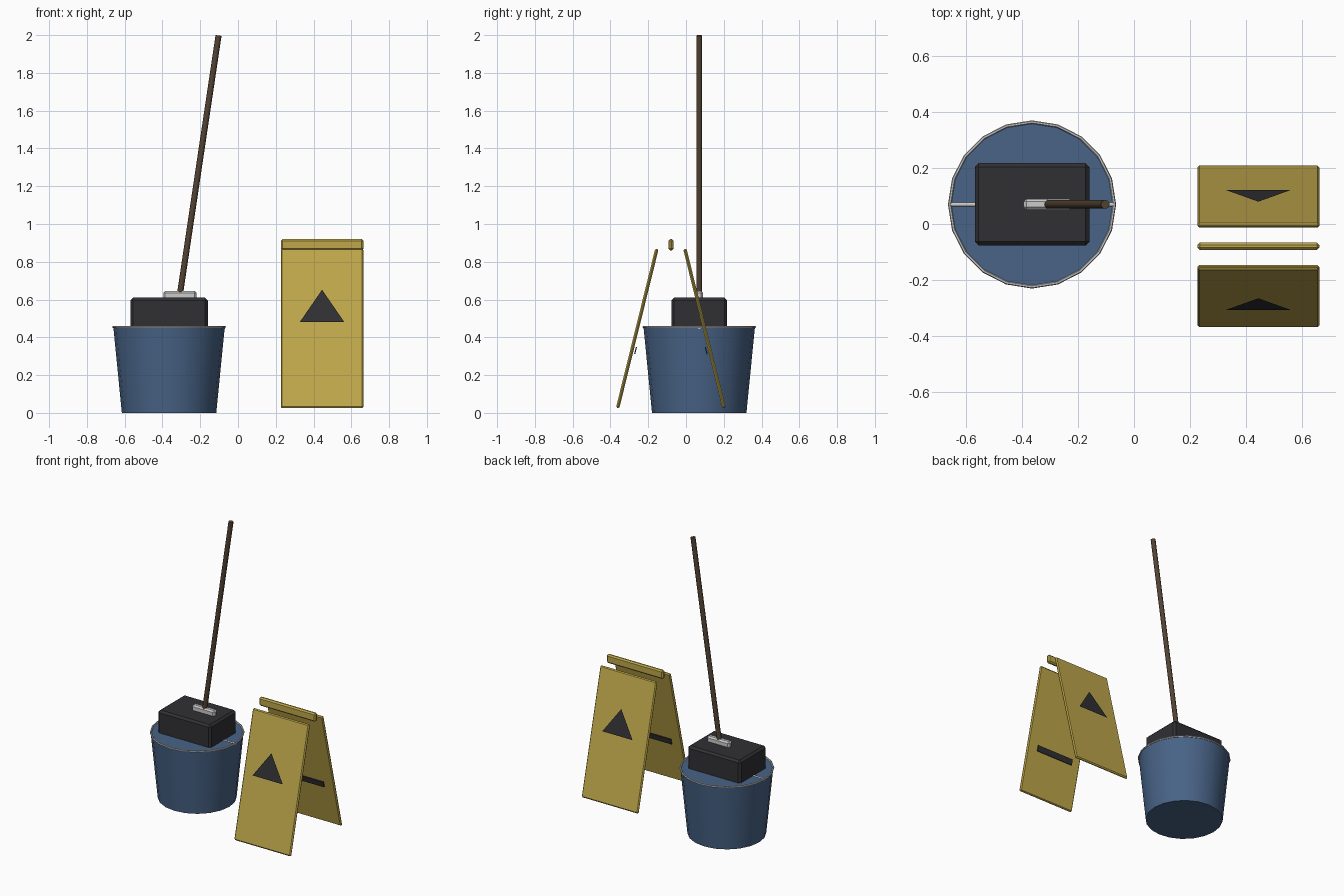
import bpy, math
from mathutils import Vector, Matrix

if "Cube" in bpy.data.objects:
    bpy.data.objects.remove(bpy.data.objects["Cube"])


def mat(name, rgb):
    m = bpy.data.materials.new(name)
    m.diffuse_color = (*rgb, 1)
    m.use_nodes = True
    m.node_tree.nodes["Principled BSDF"].inputs["Base Color"].default_value = m.diffuse_color
    return m


BLUE = mat("blue_plastic", (0.065, 0.125, 0.24))
DARK = mat("dark_plastic", (0.03, 0.03, 0.034))
YELLOW = mat("yellow_plastic", (0.52, 0.39, 0.07))
WOOD = mat("brown_wood", (0.085, 0.055, 0.033))


def finish(name, material=None, smooth=False):
    o = bpy.context.object
    o.name = name
    if material:
        o.data.materials.append(material)
    if smooth:
        bpy.ops.object.shade_smooth_by_angle(angle=math.radians(50))
    return o


def box(name, loc, size, material=None, bevel=0.0, tilt=0.0):
    bpy.ops.mesh.primitive_cube_add(size=1)
    o = finish(name, material)
    o.data.transform(Matrix.Diagonal((*size, 1)))
    o.location = loc
    o.rotation_euler.x = tilt
    if bevel:
        b = o.modifiers.new("bevel", 'BEVEL')
        b.width = bevel
        b.segments = 1
    return o


def rod(name, a, b, r, sides, material=None):
    a, b = Vector(a), Vector(b)
    bpy.ops.mesh.primitive_cylinder_add(vertices=sides, radius=r, depth=(b - a).length, location=(a + b) / 2)
    o = finish(name, material, True)
    o.rotation_euler = (b - a).to_track_quat('Z', 'Y').to_euler()
    return o


# Bucket with rim and carrying rod
BX, BY = -0.365, 0.07
bpy.ops.mesh.primitive_cone_add(vertices=20, radius1=0.25, radius2=0.295, depth=0.455,
                                location=(BX, BY, 0.2275), rotation=(0, 0, math.pi / 2))
finish("bucket", BLUE, True)
bpy.ops.mesh.primitive_torus_add(major_radius=0.295, minor_radius=0.006, major_segments=20,
                                 minor_segments=6, location=(BX, BY, 0.455))
finish("bucket_rim", None, True)
rod("bucket_rod", (BX - 0.295, BY, 0.452), (BX + 0.295, BY, 0.452), 0.008, 8)

# Wringer, mop clamp and mop pole
box("wringer", (BX, BY, 0.525), (0.41, 0.295, 0.17), DARK, 0.014)
box("mop_clamp", (-0.308, BY, 0.622), (0.175, 0.04, 0.048), None, 0.01)
rod("mop_pole", (-0.31, BY, 0.61), (-0.103, BY, 1.998), 0.016, 10, WOOD)

# Folding floor sign: two mirrored sides around y = SY
SX, SY = 0.445, -0.08
TILT = math.atan2(0.21, 0.85)
for side, label in ((-1, "front"), (1, "back")):
    box(f"sign_{label}_panel", (SX, SY + side * 0.178, 0.447), (0.437, 0.018, 0.868), YELLOW, 0.007, side * TILT)
    box(f"sign_{label}_stripe", (SX, SY + side * 0.187, 0.33), (0.29, 0.006, 0.04), DARK, 0, side * TILT)
    # warning triangle standing off the outer face
    me = bpy.data.meshes.new("warning_triangle")
    yb, yt = SY + side * (0.228 if side < 0 else 0.202), SY + side * (0.186 if side < 0 else 0.160)
    me.from_pydata([(SX - 0.117, yb, 0.482), (SX + 0.117, yb, 0.482), (SX, yt, 0.652)], [],
                   [(0, 1, 2) if side < 0 else (2, 1, 0)])
    me.materials.append(DARK)
    tri = bpy.data.objects.new(f"sign_{label}_triangle", me)
    bpy.context.collection.objects.link(tri)

# Sign hinge bar
box("sign_hinge_bar", (SX, SY, 0.89), (0.437, 0.027, 0.06), YELLOW, 0.009)
